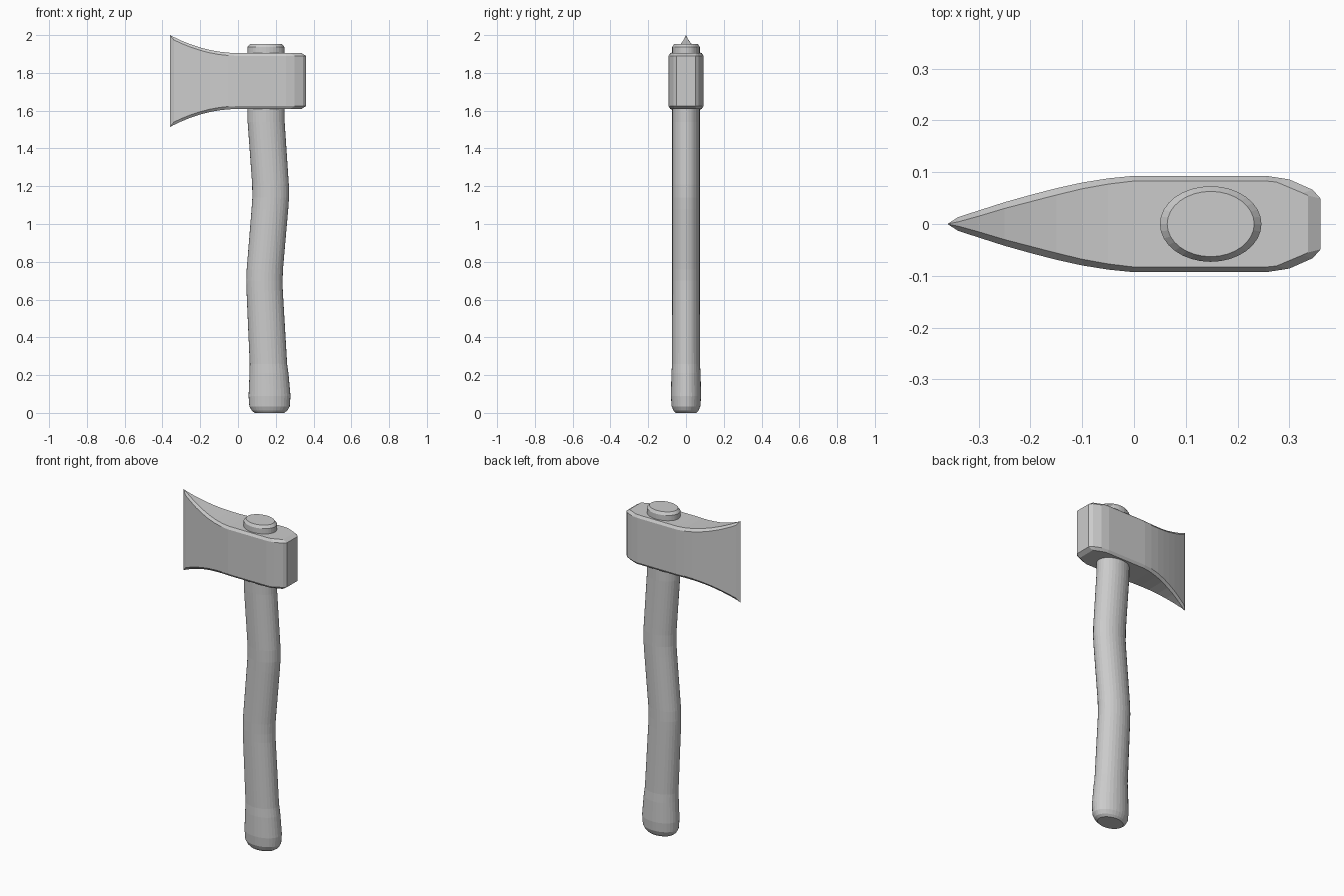
import bpy, bmesh
from math import cos, sin, pi


def loft(bm, rings):
    """Skin equal-length point rings with quads and return the vertex rings."""
    vr = [[bm.verts.new(p) for p in r] for r in rings]
    n = len(vr[0])
    for a, b in zip(vr, vr[1:]):
        for i in range(n):
            j = (i + 1) % n
            bm.faces.new((a[i], a[j], b[j], b[i]))
    return vr


def finish(bm, name):
    bmesh.ops.remove_doubles(bm, verts=bm.verts, dist=0.0002)
    bmesh.ops.recalc_face_normals(bm, faces=bm.faces)
    me = bpy.data.meshes.new(name)
    bm.to_mesh(me)
    bm.free()
    ob = bpy.data.objects.new(name, me)
    bpy.context.collection.objects.link(ob)
    return ob


# Handle: elliptical sections (z, centre x, radius x, radius y)
SECTIONS = [
    (0.000, 0.166, 0.078, 0.056), (0.012, 0.167, 0.094, 0.066),
    (0.035, 0.167, 0.107, 0.076), (0.090, 0.167, 0.111, 0.080),
    (0.210, 0.164, 0.103, 0.077), (0.260, 0.161, 0.099, 0.074),
    (0.650, 0.141, 0.096, 0.073), (0.700, 0.140, 0.096, 0.073),
    (0.760, 0.142, 0.096, 0.073), (1.080, 0.169, 0.097, 0.073),
    (1.140, 0.173, 0.097, 0.073), (1.210, 0.172, 0.097, 0.073),
    (1.540, 0.149, 0.098, 0.073), (1.600, 0.148, 0.098, 0.073),
    (1.937, 0.148, 0.098, 0.073), (1.953, 0.148, 0.084, 0.063),
]
N = 32
bm = bmesh.new()
rings = loft(bm, [[(cx + rx * cos(2 * pi * i / N), ry * sin(2 * pi * i / N), z)
                   for i in range(N)] for z, cx, rx, ry in SECTIONS])
bm.faces.new(rings[0])
bm.faces.new(rings[-1])
finish(bm, "handle")

# Axe head: chamfered sections (outer x, outer half width, inner x, inner half width)
MID_Z, HALF_H, FLARE, CHAMFER = 1.757, 0.148, 0.095, 0.015
HEAD = [
    (-0.36, 0.000, -0.36, 0.000), (-0.34, 0.013, -0.34, 0.004),
    (-0.30, 0.026, -0.30, 0.015), (-0.25, 0.042, -0.25, 0.030),
    (-0.20, 0.056, -0.20, 0.043), (-0.15, 0.069, -0.15, 0.056),
    (-0.10, 0.080, -0.10, 0.068), (-0.05, 0.088, -0.05, 0.077),
    (0.00, 0.093, 0.00, 0.083), (0.255, 0.093, 0.255, 0.083),
    (0.30, 0.086, 0.275, 0.081), (0.345, 0.066, 0.325, 0.060),
    (0.36, 0.049, 0.336, 0.055),
]
sections = []
for x, w, xi, wi in HEAD:
    t = max(0, -x / 0.36)
    h = HALF_H + FLARE * t * t
    c = 0 if w == 0 else CHAMFER
    quarter = [(x, w, h - c), (x, w, c - h), (xi, wi, -h), (xi, -wi, -h),
               (x, -w, c - h), (x, -w, h - c), (xi, -wi, h), (xi, wi, h)]
    sections.append([(px, py, MID_Z + pz) for px, py, pz in quarter])
bm = bmesh.new()
end = loft(bm, sections)[-1]
# Flat poll with a chamfer above and below
for ids in ((0, 1, 4, 5), (0, 5, 6, 7), (1, 2, 3, 4)):
    bm.faces.new([end[i] for i in ids])
finish(bm, "axe_head")
